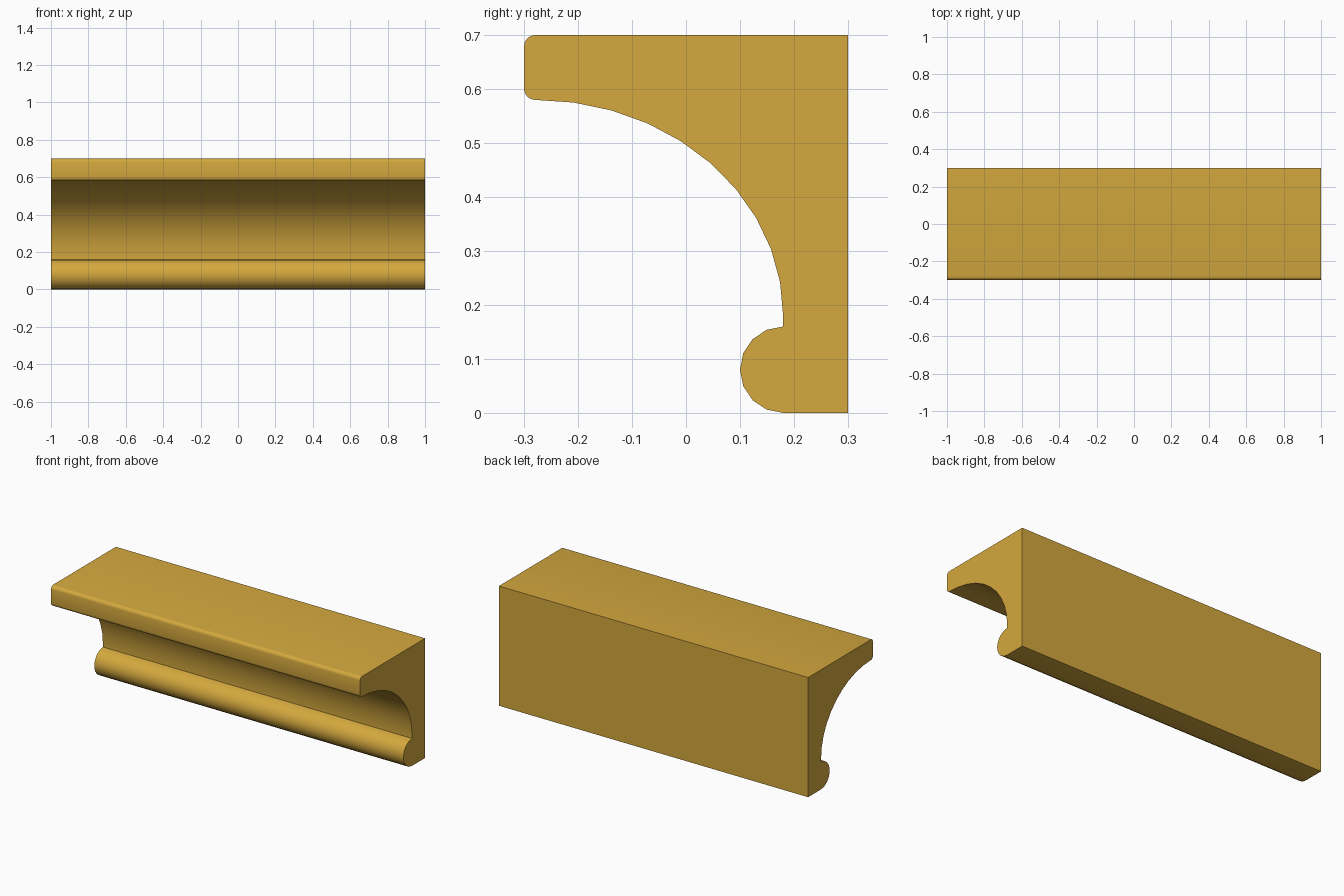
import bpy, bmesh
from math import sin, cos, pi, radians

cube = bpy.data.objects.get("Cube")
if cube:
    bpy.data.objects.remove(cube, do_unlink=True)

HALF_LENGTH = 1.0
BACK = 0.3


def arc(cy, cz, ry, rz, start, end, steps):
    """Points on an elliptical arc in the y-z plane, angles in degrees."""
    angles = [radians(start + (end - start) * i / steps) for i in range(steps + 1)]
    return [(cy + ry * cos(a), cz + rz * sin(a)) for a in angles]


# Cross-section: back, rounded top lip, hollow cove, bottom bead
profile = [(BACK, 0.0), (BACK, 0.7)]
profile += arc(-0.28, 0.68, 0.02, 0.02, 90, 180, 4)
profile += arc(-0.28, 0.60, 0.02, 0.02, 180, 270, 4)
profile += arc(-0.28, 0.18, 0.46, 0.40, 90, 0, 10)[1:]
profile += arc(0.18, 0.08, 0.08, 0.08, 90, 270, 8)

# Golden paint
gold = bpy.data.materials.new("golden_ochre")
gold.use_nodes = True
colour = (0.658, 0.392, 0.048, 1.0)
gold.diffuse_color = colour
gold.node_tree.nodes["Principled BSDF"].inputs["Base Color"].default_value = colour

# Sweep the cross-section along the length
bm = bmesh.new()
end_cap = bm.faces.new([bm.verts.new((-HALF_LENGTH, y, z)) for y, z in profile])
swept = bmesh.ops.extrude_face_region(bm, geom=[end_cap], use_keep_orig=True)
far_verts = [g for g in swept["geom"] if isinstance(g, bmesh.types.BMVert)]
bmesh.ops.translate(bm, vec=(2 * HALF_LENGTH, 0, 0), verts=far_verts)
bmesh.ops.recalc_face_normals(bm, faces=bm.faces)

mesh = bpy.data.meshes.new("crown_moulding")
bm.to_mesh(mesh)
bm.free()
mesh.materials.append(gold)
moulding = bpy.data.objects.new("crown_moulding", mesh)
bpy.context.collection.objects.link(moulding)

# Smooth curves, crisp ends and arrises
bpy.ops.object.select_all(action="DESELECT")
bpy.context.view_layer.objects.active = moulding
moulding.select_set(True)
bpy.ops.object.shade_smooth_by_angle(angle=radians(35))
